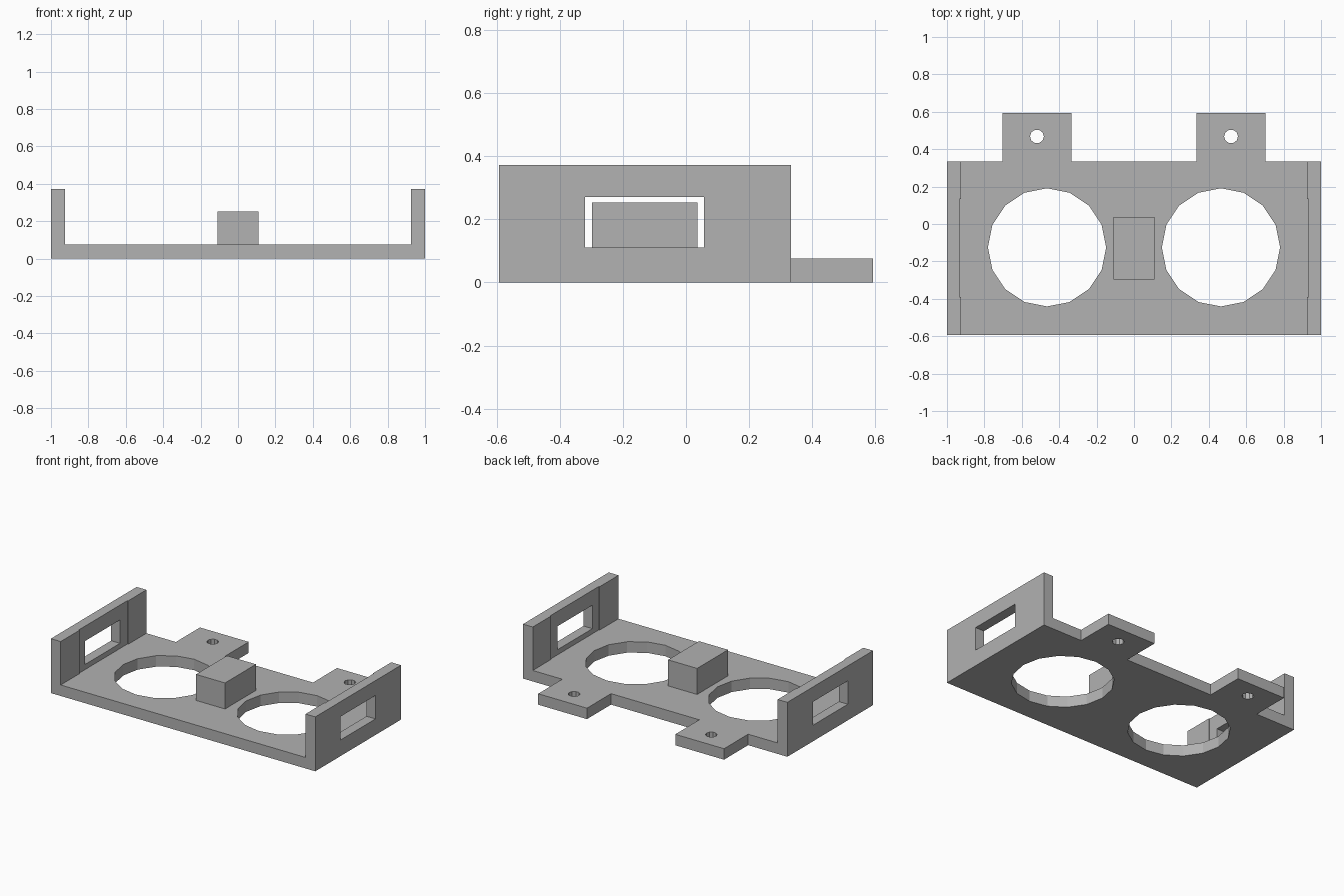
import bpy
import bmesh
from math import cos, sin, tau

cube = bpy.data.objects.get("Cube")
if cube:
    bpy.data.objects.remove(cube, do_unlink=True)

GREY = bpy.data.materials.new("Matte grey")
GREY.use_nodes = True
COLOUR = (0.445, 0.445, 0.445, 1)
GREY.diffuse_color = COLOUR
GREY.node_tree.nodes["Principled BSDF"].inputs["Base Color"].default_value = COLOUR

BASE_TOP, WALL_TOP = 0.075, 0.372
FRONT, BODY_BACK, TAB_BACK = -0.593, 0.333, 0.593


def prism(name, outline, z0, z1):
    """Extrude a flat outline from z0 up to z1."""
    bm = bmesh.new()
    face = bm.faces.new([bm.verts.new((x, y, z0)) for x, y in outline])
    top = bmesh.ops.extrude_face_region(bm, geom=[face])["geom"]
    for v in top:
        if isinstance(v, bmesh.types.BMVert):
            v.co.z = z1
    bmesh.ops.recalc_face_normals(bm, faces=bm.faces)
    mesh = bpy.data.meshes.new(name)
    bm.to_mesh(mesh)
    bm.free()
    mesh.materials.append(GREY)
    obj = bpy.data.objects.new(name, mesh)
    bpy.context.collection.objects.link(obj)
    return obj


def box(name, x0, x1, y0, y1, z0, z1):
    return prism(name, [(x0, y0), (x1, y0), (x1, y1), (x0, y1)], z0, z1)


def disc(name, x, y, r, sides):
    ring = [(x + r * cos(tau * i / sides), y + r * sin(tau * i / sides)) for i in range(sides)]
    return prism(name, ring, -0.1, 0.2)


def combine(target, other, operation):
    """Apply a boolean and remove the helper."""
    other.hide_render = True
    mod = target.modifiers.new(operation.title(), "BOOLEAN")
    mod.operation, mod.solver, mod.object = operation, "EXACT", other
    bpy.context.view_layer.objects.active = target
    bpy.ops.object.modifier_apply(modifier=mod.name)
    bpy.data.objects.remove(other, do_unlink=True)


# Base plate with two mounting tabs at the back
half = [(1, FRONT), (1, BODY_BACK), (0.703, BODY_BACK), (0.703, TAB_BACK),
        (0.334, TAB_BACK), (0.334, BODY_BACK)]
bracket = prism("sensor_bracket", half + [(-x, y) for x, y in reversed(half)], 0, BASE_TOP)

for s in (1, -1):
    # End wall with a shallow recess on the inside and a window
    wall = prism("end_wall", [(s * x, y) for x, y in (
        (1, FRONT), (1, BODY_BACK), (0.926, BODY_BACK), (0.926, 0.135), (0.932, 0.135),
        (0.932, -0.39), (0.926, -0.39), (0.926, FRONT))], 0, WALL_TOP)
    combine(wall, box("window_cutter", s * 0.8, s * 1.1, -0.32, 0.057, 0.11, 0.27), "DIFFERENCE")
    combine(bracket, wall, "UNION")
    # Large opening and small screw hole
    combine(bracket, disc("opening_cutter", s * 0.465, -0.125, 0.316, 16), "DIFFERENCE")
    combine(bracket, disc("screw_hole_cutter", s * 0.519, 0.468, 0.037, 10), "DIFFERENCE")

# Block standing between the openings
combine(bracket, box("centre_block", -0.11, 0.11, -0.297, 0.037, 0.04, 0.253), "UNION")
